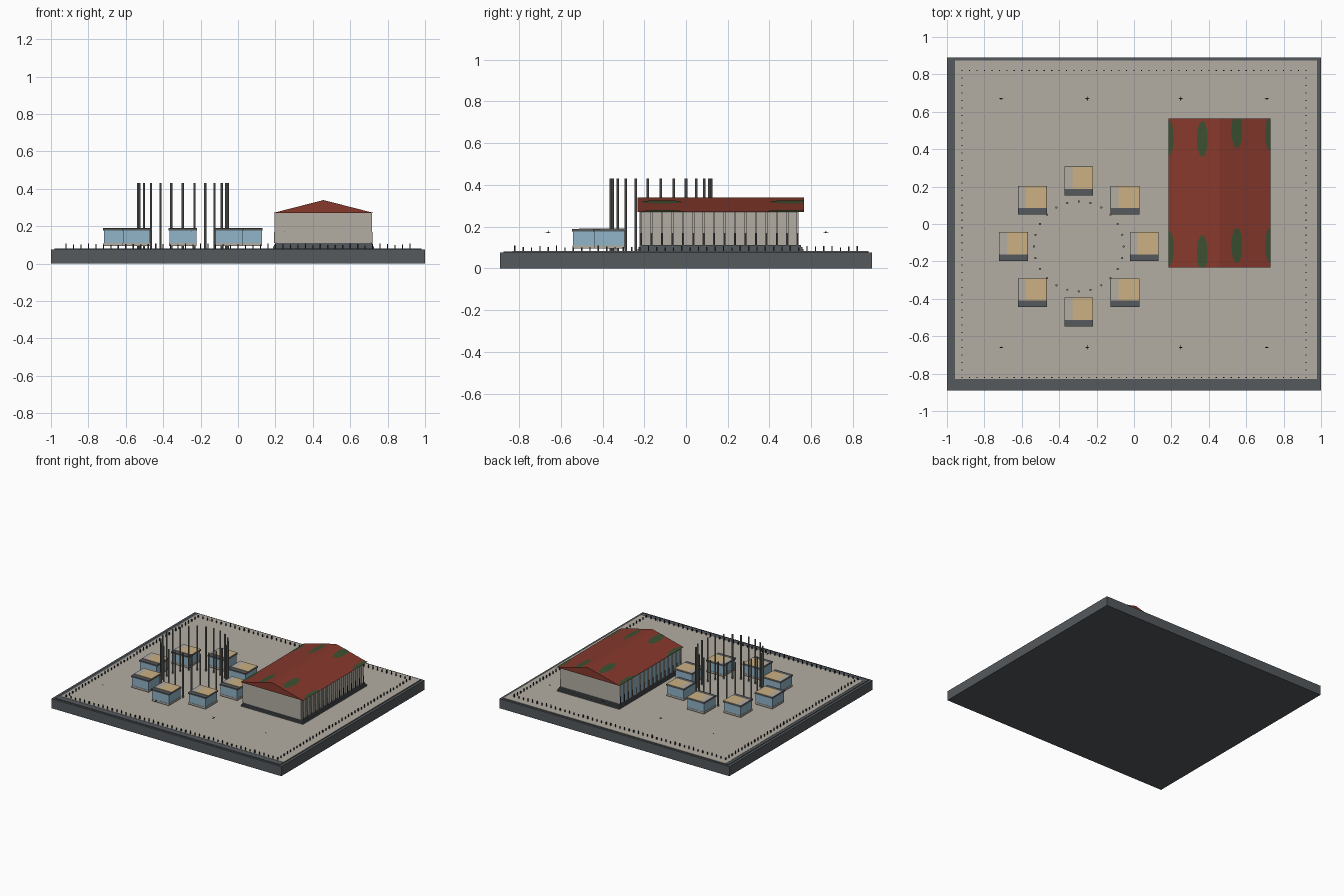
import bpy, bmesh, math, random
from mathutils import Matrix, Vector

random.seed(4)
if "Cube" in bpy.data.objects:
    bpy.data.objects.remove(bpy.data.objects["Cube"])


def material(name, r, g, b):
    m = bpy.data.materials.new(name)
    m.use_nodes = True
    m.diffuse_color = (r, g, b, 1)
    m.node_tree.nodes["Principled BSDF"].inputs["Base Color"].default_value = (r, g, b, 1)
    return m


SLATE = material("dark slate", .09, .1, .11)
STONE = material("pale stone", .45, .42, .37)
RED = material("red roof", .24, .04, .025)
GREEN = material("moss green", .045, .08, .03)
TAN = material("sand tan", .6, .44, .23)
GLASS = material("blue glass", .28, .46, .58)
STEEL = material("pole grey", .2, .2, .19)
DARK = material("near black", .03, .03, .032)


def finish(name, bm, mat):
    mesh = bpy.data.meshes.new(name)
    bm.normal_update()
    bm.to_mesh(mesh)
    bm.free()
    mesh.materials.append(mat)
    ob = bpy.data.objects.new(name, mesh)
    bpy.context.collection.objects.link(ob)
    return ob


def add_box(bm, x0, x1, y0, y1, z0, z1):
    place = Matrix.Translation(((x0 + x1) / 2, (y0 + y1) / 2, (z0 + z1) / 2))
    size = Matrix.Diagonal((x1 - x0, y1 - y0, z1 - z0, 1))
    bmesh.ops.create_cube(bm, size=1, matrix=place @ size)


def boxes(name, mat, items):
    bm = bmesh.new()
    for item in items:
        add_box(bm, *item)
    return finish(name, bm, mat)


# Ground platform
boxes("platform", SLATE, [(-1, 1, -.89, .89, 0, .075)])
boxes("platform_rim", SLATE, [(-.98, .98, -.875, .875, .075, .08)])
boxes("plaza_paving", STONE, [(-.957, .979, -.83, .875, .079, .082)])

# Stepped plinth and hall walls
boxes("hall_plinth", SLATE, [(.187 + i, .727 - i, -.232 + i, .562 - i, .08 + 2 * i, .092 + 2 * i)
                             for i in (0, .005, .01)])
boxes("hall_walls", STONE, [(.206, .705, -.222, .54, .11, .27)])
boxes("hall_glazing", GLASS, [(.199, .206, -.215, .535, .11, .27)])

# Columns along both long sides, with dark posts at their feet
rows = [(x, -.215 + .05 * i) for x in (.203, .708) for i in range(16)]
boxes("hall_columns", STONE, [(x - .008, x + .008, y - .005, y + .005, .11, .27) for x, y in rows])
boxes("column_posts", DARK, [(x - .01, x + .01, y - .004, y + .004, .11, .17) for x, y in rows])

# Gable roof
CX, HALF, Y0, Y1, EAVE, RISE = .457, .273, -.232, .565, .27, .07
bm = bmesh.new()
tri = bm.faces.new([bm.verts.new((CX + dx, Y0, z)) for dx, z in
                    ((-HALF, EAVE), (HALF, EAVE), (0, EAVE + RISE))])
new = bmesh.ops.extrude_face_region(bm, geom=[tri])["geom"]
bmesh.ops.translate(bm, vec=(0, Y1 - Y0, 0), verts=[v for v in new if isinstance(v, bmesh.types.BMVert)])
bmesh.ops.recalc_face_normals(bm, faces=bm.faces)
finish("hall_roof", bm, RED)

# Moss patches lying on the slopes, trimmed at the eaves
bm = bmesh.new()
for x, y in ((.184, .46), (.365, .455), (.55, .5), (.73, .485),
             (.184, -.13), (.365, -.155), (.55, -.115), (.73, -.115)):
    ring = []
    for i in range(24):
        a = math.tau * i / 24
        px = min(max(x + .029 * math.cos(a), CX - HALF), CX + HALF)
        py = min(max(y + .095 * math.sin(a), Y0), Y1)
        ring.append(bm.verts.new((px, py, EAVE + RISE * (1 - abs(px - CX) / HALF) + .002)))
    bm.faces.new(ring)
bmesh.ops.remove_doubles(bm, verts=bm.verts, dist=.0001)
finish("roof_moss", bm, GREEN)

# Eight pavilions around the circle
RX, RY = -.295, -.12
spots = [(RX + .35 * math.cos(k * math.pi / 4), RY + .35 * math.sin(k * math.pi / 4)) for k in range(8)]


def pavilions(name, mat, x0, x1, y0, y1, z0, z1):
    boxes(name, mat, [(x + x0, x + x1, y + y0, y + y1, z0, z1) for x, y in spots])


pavilions("pavilion_base", STONE, -.074, .074, -.074, .074, .095, .11)
pavilions("pavilion_glass", GLASS, -.072, .072, -.072, .072, .11, .176)
pavilions("pavilion_roof", SLATE, -.077, .077, -.077, .077, .176, .187)
pavilions("pavilion_roof_stone", STONE, -.076, -.035, -.042, .076, .187, .19)
pavilions("pavilion_roof_sand", TAN, -.035, .076, -.042, .076, .187, .19)

# Ring of tall poles
bm = bmesh.new()
for k in range(24):
    a = math.tau * k / 24
    centre = Vector((RX + .24 * math.cos(a), RY + .24 * math.sin(a), .255))
    bmesh.ops.create_cone(bm, cap_ends=True, segments=8, radius1=.006, radius2=.006,
                          depth=.35, matrix=Matrix.Translation(centre))
finish("ring_poles", bm, STEEL)

# Small posts around the edge of the plaza
edge = [(-.92 + .04 * i, s * .82) for i in range(47) for s in (-1, 1)]
edge += [(s * .92, -.78 + .04 * i) for i in range(40) for s in (-1, 1)]
boxes("edge_posts", DARK, [(x - .003, x + .003, y - .003, y + .003, .08, random.uniform(.098, .108))
                           for x, y in edge])

# Small birds hovering over the plaza
bm = bmesh.new()
for x in (-.71, -.25, .25, .71):
    for y in (-.66, .67):
        for s in (-1, 1):
            bm.faces.new([bm.verts.new((x + s * dx, y + dy, z)) for dx, dy, z in
                          ((0, -.004, .17), (.013, 0, .18), (0, .004, .17))])
        if abs(x) < .5:
            add_box(bm, x - .002, x + .002, y - .012, y + .012, .168, .172)
finish("birds", bm, DARK)
